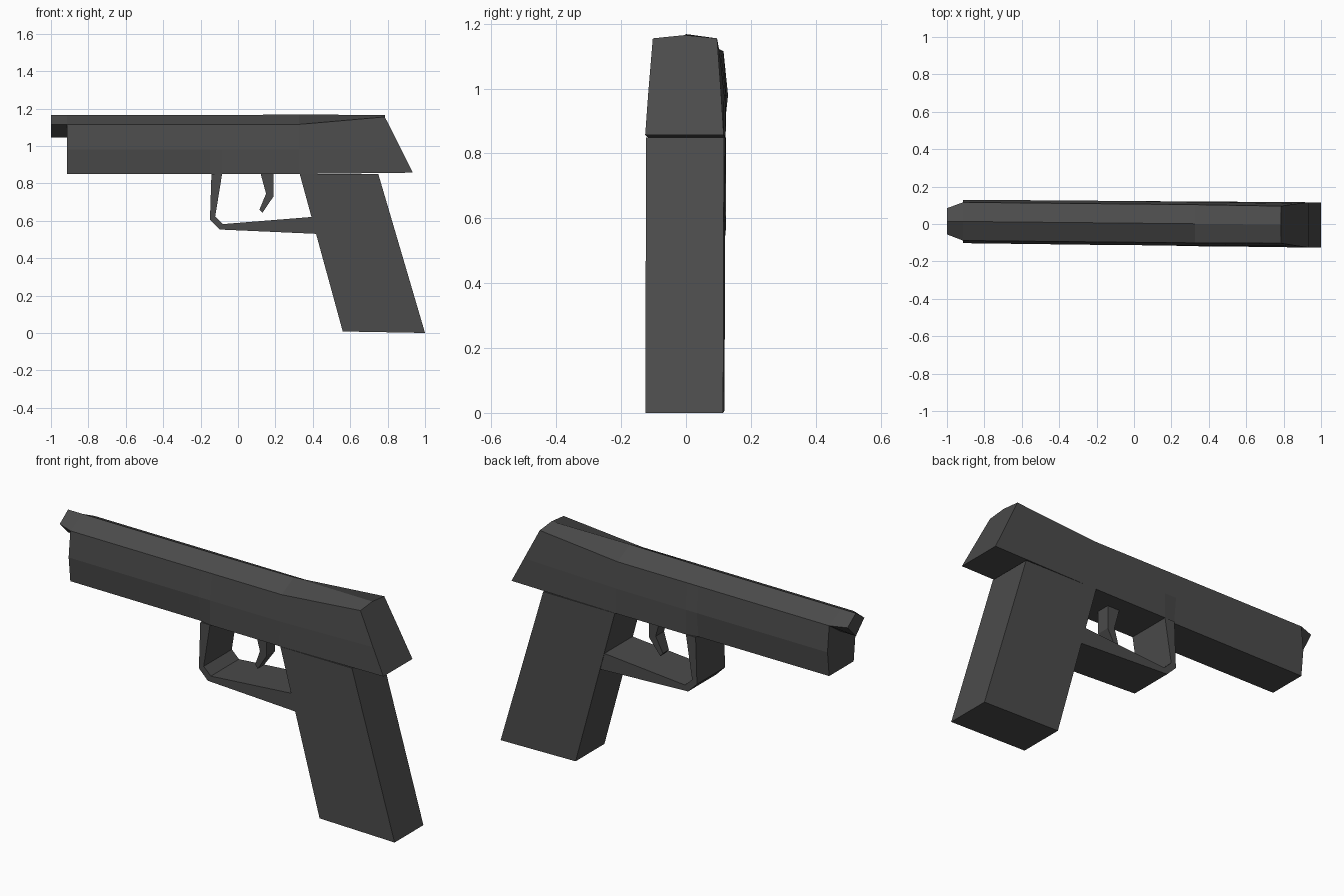
import bpy, bmesh

cube = bpy.data.objects.get("Cube")
if cube:
    bpy.data.objects.remove(cube, do_unlink=True)

# One dark gunmetal grey for every part
metal = bpy.data.materials.new("dark_grey_metal")
metal.use_nodes = True
colour = (0.07, 0.07, 0.07, 1)
metal.diffuse_color = colour
metal.node_tree.nodes["Principled BSDF"].inputs["Base Color"].default_value = colour


def finish(bm, name):
    """Turn a bmesh into a flat shaded object, with the slight yaw of the whole gun."""
    for v in bm.verts:
        v.co.y += 0.0045 - 0.01 * v.co.x
    bmesh.ops.recalc_face_normals(bm, faces=bm.faces[:])
    mesh = bpy.data.meshes.new(name)
    bm.to_mesh(mesh)
    bm.free()
    mesh.materials.append(metal)
    obj = bpy.data.objects.new(name, mesh)
    bpy.context.collection.objects.link(obj)
    return obj


def loft(name, stations):
    """Bridge cross-sections; each is a list of (x, half width, z), mirrored in y."""
    bm = bmesh.new()
    rings = []
    for half in stations:
        ring = [bm.verts.new((x, w, z)) for x, w, z in half]
        ring += [bm.verts.new((x, -w, z)) for x, w, z in reversed(half) if w > 0]
        rings.append(ring)
    n = len(rings[0])
    for a, b in zip(rings, rings[1:]):
        for i in range(n):
            j = (i + 1) % n
            bm.faces.new((a[i], a[j], b[j], b[i]))
    bm.faces.new(rings[0])
    bm.faces.new(rings[-1])
    return finish(bm, name)


def prism(name, profile):
    """Extrude a side profile of (x, z, half width) points across y."""
    bm = bmesh.new()
    sides = [[bm.verts.new((x, s * w, z)) for x, z, w in profile] for s in (-1, 1)]
    for side in sides:
        bm.faces.new(side)
    n = len(profile)
    for i in range(n):
        j = (i + 1) % n
        bm.faces.new((sides[0][i], sides[0][j], sides[1][j], sides[1][i]))
    return finish(bm, name)


def section(x, edge, waist, bottom, ridge_z=1.165):
    return [(x, 0, ridge_z), (x, edge, 1.115), (x, waist, 0.98), (x, bottom, 0.85)]


# Slide and frame: ridged top, waisted sides, raked rear end
loft("slide_and_frame", [
    section(-0.915, 0.102, 0.116, 0.102),
    section(-0.15, 0.102, 0.118, 0.104),
    section(-0.085, 0.102, 0.118, 0.117),
    section(0.325, 0.102, 0.117, 0.119, 1.168),
    [(0.785, 0, 1.165), (0.785, 0.099, 1.155), (0.868, 0.112, 0.99), (0.935, 0.121, 0.857)],
])

# Muzzle tip: tapering diamond
loft("muzzle_tip", [
    [(-0.915, 0, 1.165), (-0.915, 0.102, 1.115), (-0.915, 0, 1.045)],
    [(-1.0, 0, 1.165), (-1.0, 0.07, 1.115), (-1.0, 0, 1.045)],
])

# Raked grip
G = 0.12
prism("grip", [(0.33, 0.85, G), (0.75, 0.85, G), (1.0, 0.0, G), (0.56, 0.008, G)])

# Trigger guard: full width loop running into the grip
W = 0.117
outer = [(-0.142, 0.85), (-0.15, 0.605), (-0.098, 0.553), (0.418, 0.53)]
inner = [(0.393, 0.62), (-0.08, 0.582), (-0.122, 0.622), (-0.085, 0.85)]
prism("trigger_guard", [(x, z, W) for x, z in outer + inner])

# Curved trigger
T = 0.035
prism("trigger", [(0.12, 0.855, T), (0.15, 0.745, T), (0.115, 0.66, T * 0.7),
                  (0.13, 0.642, T * 0.7), (0.19, 0.73, T), (0.19, 0.855, T)])
